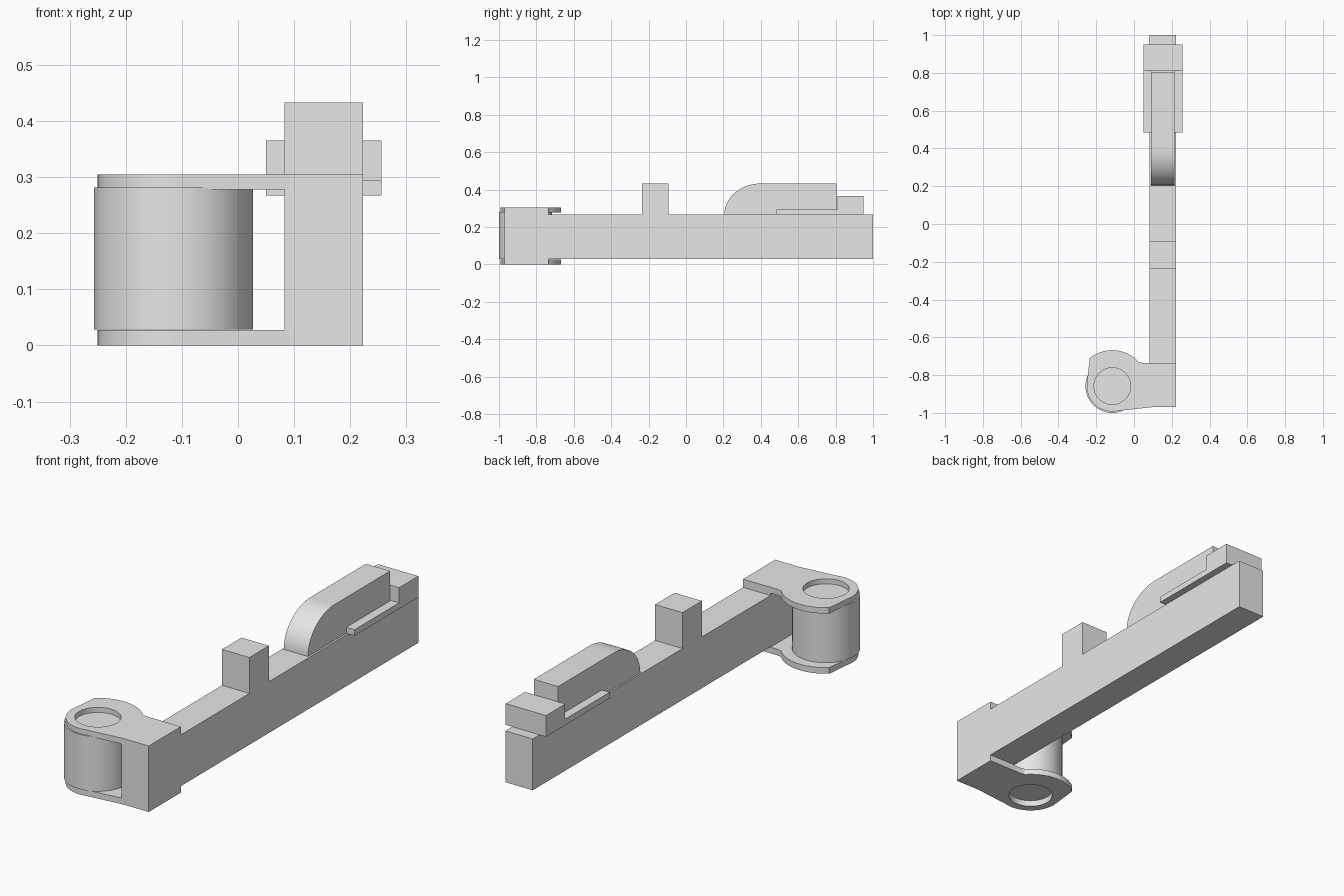
import bpy, bmesh
from math import radians, cos, sin, pi
from mathutils import Matrix

if "Cube" in bpy.data.objects:
    bpy.data.objects.remove(bpy.data.objects["Cube"], do_unlink=True)

grey = bpy.data.materials.new("plain_grey")
grey.use_nodes = True
GREY = (0.8, 0.8, 0.8, 1)
grey.diffuse_color = GREY
grey.node_tree.nodes["Principled BSDF"].inputs["Base Color"].default_value = GREY


def finish(name, bm, smooth=False):
    """Turn a bmesh into a named grey object."""
    bmesh.ops.remove_doubles(bm, verts=bm.verts, dist=0.0001)
    bmesh.ops.recalc_face_normals(bm, faces=bm.faces)
    mesh = bpy.data.meshes.new(name)
    bm.to_mesh(mesh)
    bm.free()
    mesh.materials.append(grey)
    obj = bpy.data.objects.new(name, mesh)
    bpy.context.collection.objects.link(obj)
    if smooth:
        bpy.ops.object.select_all(action="DESELECT")
        obj.select_set(True)
        bpy.context.view_layer.objects.active = obj
        bpy.ops.object.shade_smooth_by_angle(angle=radians(25))
    return obj


def box(name, x, y, z):
    bm = bmesh.new()
    size = [b - a for a, b in (x, y, z)]
    mid = [(a + b) / 2 for a, b in (x, y, z)]
    bmesh.ops.create_cube(bm, size=1, matrix=Matrix.Translation(mid) @ Matrix.Diagonal((*size, 1)))
    return finish(name, bm)


def arc(cx, cy, rx, ry, start, end, steps):
    angles = [radians(start + (end - start) * i / steps) for i in range(steps + 1)]
    return [(cx + rx * cos(a), cy + ry * sin(a)) for a in angles]


def plate(name, outline, hole, z0, z1):
    """Flat plate with a hole, filled and extruded from two closed outlines."""
    curve = bpy.data.curves.new(name, "CURVE")
    curve.dimensions = "2D"
    curve.fill_mode = "BOTH"
    curve.extrude = (z1 - z0) / 2
    for points in (outline, hole):
        spline = curve.splines.new("POLY")
        spline.points.add(len(points) - 1)
        for p, (x, y) in zip(spline.points, points):
            p.co = (x, y, 0, 1)
        spline.use_cyclic_u = True
    helper = bpy.data.objects.new(name + "_outline", curve)
    bpy.context.collection.objects.link(helper)
    bpy.context.view_layer.update()
    mesh = bpy.data.meshes.new_from_object(helper.evaluated_get(bpy.context.evaluated_depsgraph_get()))
    bm = bmesh.new()
    bm.from_mesh(mesh)
    bmesh.ops.translate(bm, verts=bm.verts, vec=(0, 0, (z0 + z1) / 2))
    bpy.data.objects.remove(helper, do_unlink=True)
    return finish(name, bm, True)


# Long arm with its end block and upright post
LEFT, RIGHT = 0.223, 0.083
TOP = 0.267
END = (-0.97, -0.735)
box("arm", (RIGHT, LEFT), (END[0], 1), (0.03, TOP))
box("end_block", (RIGHT, LEFT), END, (0, 0.305))
box("post", (RIGHT, LEFT), (-0.235, -0.093), (TOP - 0.01, 0.433))

# Rounded hump, a side profile extruded across the arm
profile = [(0.805, TOP - 0.01), (0.805, 0.433)]
profile += arc(0.4, TOP, 0.195, 0.166, 90, 180, 20) + [(0.205, TOP - 0.01)]
bm = bmesh.new()
face = bm.faces.new([bm.verts.new((0.09, y, z)) for y, z in profile])
side = bmesh.ops.extrude_face_region(bm, geom=[face])["geom"]
bmesh.ops.translate(bm, verts=[v for v in side if isinstance(v, bmesh.types.BMVert)], vec=(0.124, 0, 0))
finish("rounded_hump", bm, True)

# Sliding clip around the back of the hump
box("clip_block", (0.05, 0.256), (0.81, 0.95), (TOP, 0.365))
box("clip_rail_left", (0.213, 0.256), (0.485, 0.81), (TOP, 0.295))
box("clip_rail_right", (0.05, 0.09), (0.485, 0.81), (TOP, 0.295))

# Roller held between two shaped plates
CX, CY = -0.115, -0.858
bm = bmesh.new()
bmesh.ops.create_cone(bm, cap_ends=True, segments=64, radius1=0.142, radius2=0.142,
                      depth=0.253, matrix=Matrix.Translation((CX, CY, 0.155)))
finish("roller", bm, True)

outline = [(RIGHT + 0.01, END[0]), (RIGHT + 0.01, END[1]), (0.045, END[1])]
outline += arc(CX, CY, 0.19, 0.19, 42, 129, 16)
outline += arc(CX, CY, 0.135, 0.135, 170, 283, 24)
hole = arc(CX, CY, 0.097, 0.097, 0, 352.5, 47)
plate("top_plate", outline, hole, 0.278, 0.305)
plate("bottom_plate", outline, hole, 0, 0.028)
